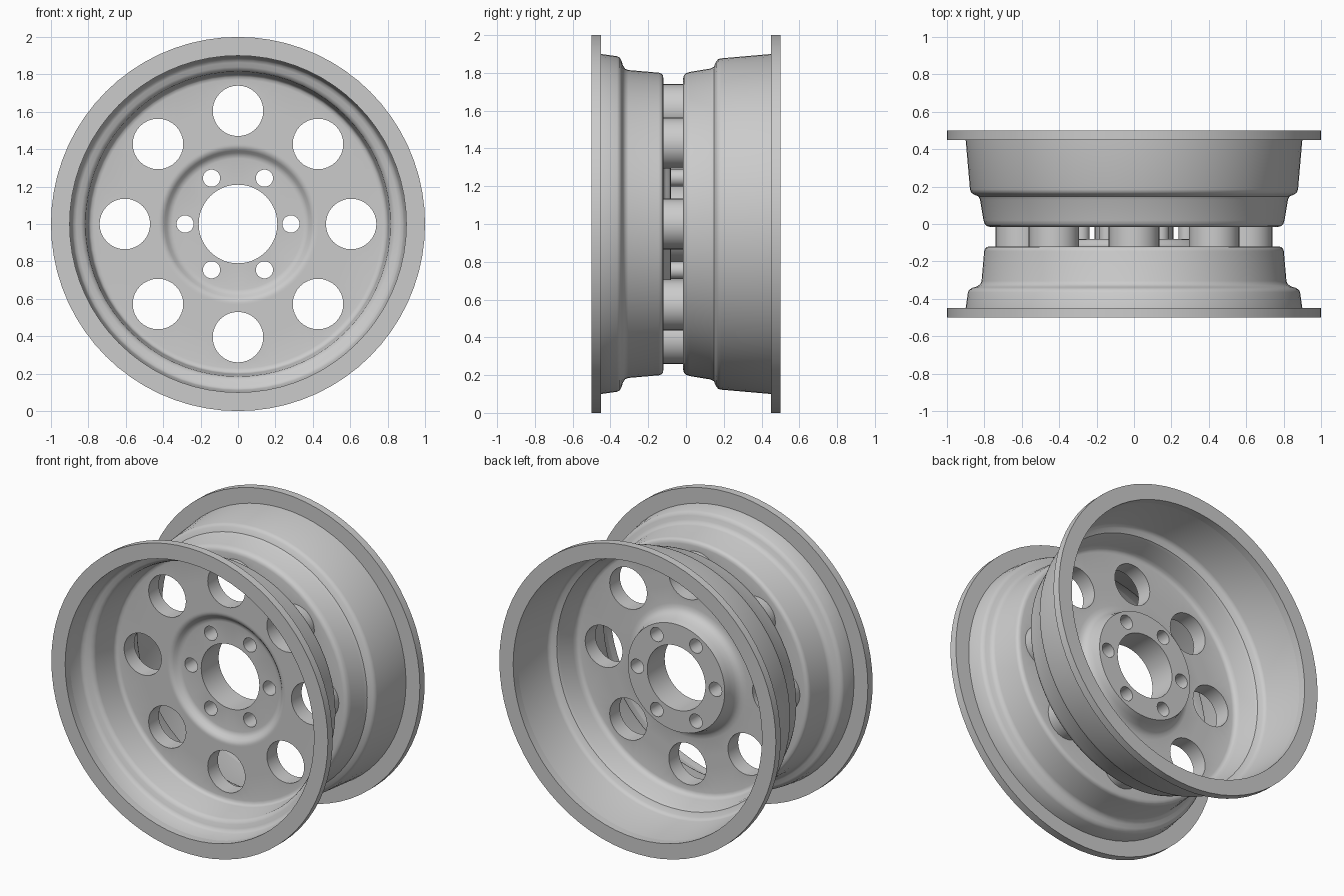
import bpy, bmesh
from math import sin, cos, pi, radians
from mathutils import Vector

if "Cube" in bpy.data.objects:
    bpy.data.objects.remove(bpy.data.objects["Cube"])

SEG = 72
CENTRE_Z = 1.0


def ring(bm, r, y, n, cx=0.0, cz=0.0):
    """Circle of vertices in the xz plane."""
    return [bm.verts.new((cx + r * cos(2 * pi * i / n), y,
                          CENTRE_Z + cz + r * sin(2 * pi * i / n))) for i in range(n)]


def bridge(bm, a, b):
    n = len(a)
    for i in range(n):
        bm.faces.new((a[i], a[(i + 1) % n], b[(i + 1) % n], b[i]))


def lathe(bm, profile, closed=False):
    """Revolve (radius, y) points around the wheel axis."""
    rings = [ring(bm, r, y, SEG) for r, y in profile]
    for a, b in zip(rings, rings[1:]):
        bridge(bm, a, b)
    if closed:
        bridge(bm, rings[-1], rings[0])


def drilled_plates(bm, y_front, y_back, r_out, r_in, count, pitch_r, hole_r, n):
    """Front and back annular plates joined by a circle of hole walls."""
    sides = []
    for y in (y_front, y_back):
        holes = [ring(bm, hole_r, y, n, pitch_r * cos(2 * pi * k / count),
                      pitch_r * sin(2 * pi * k / count)) for k in range(count)]
        edges = []
        for loop in [ring(bm, r_out, y, SEG), ring(bm, r_in, y, SEG)] + holes:
            edges += [bm.edges.new((loop[i], loop[i - 1])) for i in range(len(loop))]
        bmesh.ops.triangle_fill(bm, edges=edges, use_beauty=True,
                                normal=Vector((0, -1, 0)))
        sides.append(holes)
    for a, b in zip(*sides):
        bridge(bm, a, b)


def finish(bm, name):
    bmesh.ops.remove_doubles(bm, verts=bm.verts[:], dist=0.0005)
    bmesh.ops.recalc_face_normals(bm, faces=bm.faces[:])
    # the frontmost face must look towards -y
    front = min(bm.faces, key=lambda f: (round(f.calc_center_median().y, 3), ))
    if name == "wheel_body":
        front = next(f for f in bm.faces if abs(f.normal.y) > 0.99
                     and f.calc_center_median().y < -0.1)
    if front.normal.y > 0:
        bmesh.ops.reverse_faces(bm, faces=bm.faces[:])
    mesh = bpy.data.meshes.new(name)
    bm.to_mesh(mesh)
    bm.free()
    obj = bpy.data.objects.new(name, mesh)
    bpy.context.collection.objects.link(obj)
    bpy.context.view_layer.objects.active = obj
    for o in bpy.context.selected_objects:
        o.select_set(False)
    obj.select_set(True)
    bpy.ops.object.shade_smooth_by_angle(angle=radians(35))


FRONT, BACK = -0.12, -0.015          # disc faces
HUB_FRONT, HUB_BACK = -0.08, 0.10    # hub faces

bm = bmesh.new()
# front barrel
lathe(bm, [(0.9, -0.45), (0.888, -0.365), (0.88, -0.35), (0.863, -0.341), (0.84, -0.334),
           (0.822, -0.322), (0.815, -0.305), (0.801, -0.145), (0.797, -0.132),
           (0.788, -0.123), (0.772, FRONT)])
# back barrel
lathe(bm, [(0.772, BACK), (0.788, -0.011), (0.798, 0.0), (0.805, 0.02), (0.823, 0.13),
           (0.832, 0.147), (0.86, 0.16), (0.872, 0.17), (0.877, 0.185), (0.9, 0.45)])
# hub recess, centre bore and rear boss
lathe(bm, [(0.42, FRONT), (0.405, -0.117), (0.392, -0.106), (0.38, -0.093),
           (0.366, -0.083), (0.35, HUB_FRONT)])
lathe(bm, [(0.21, HUB_FRONT), (0.21, HUB_BACK)])
lathe(bm, [(0.35, HUB_BACK), (0.36, 0.06), (0.37, 0.025), (0.385, 0.002),
           (0.405, -0.01), (0.43, BACK)])
# disc with eight windows, split so front and back inner radii meet the hub
drilled_plates(bm, FRONT, BACK, 0.772, 0.43, 8, 0.605, 0.135, 32)
lathe(bm, [(0.43, FRONT), (0.42, FRONT)])
# hub plates with six bolt holes
drilled_plates(bm, HUB_FRONT, HUB_BACK, 0.35, 0.21, 6, 0.283, 0.046, 24)
finish(bm, "wheel_body")

# flanges at both lips
for name, y0, y1 in (("front_flange", -0.5, -0.45), ("back_flange", 0.45, 0.5)):
    bm = bmesh.new()
    lathe(bm, [(0.9, y0), (1.0, y0), (1.0, y1), (0.9, y1)], closed=True)
    finish(bm, name)
